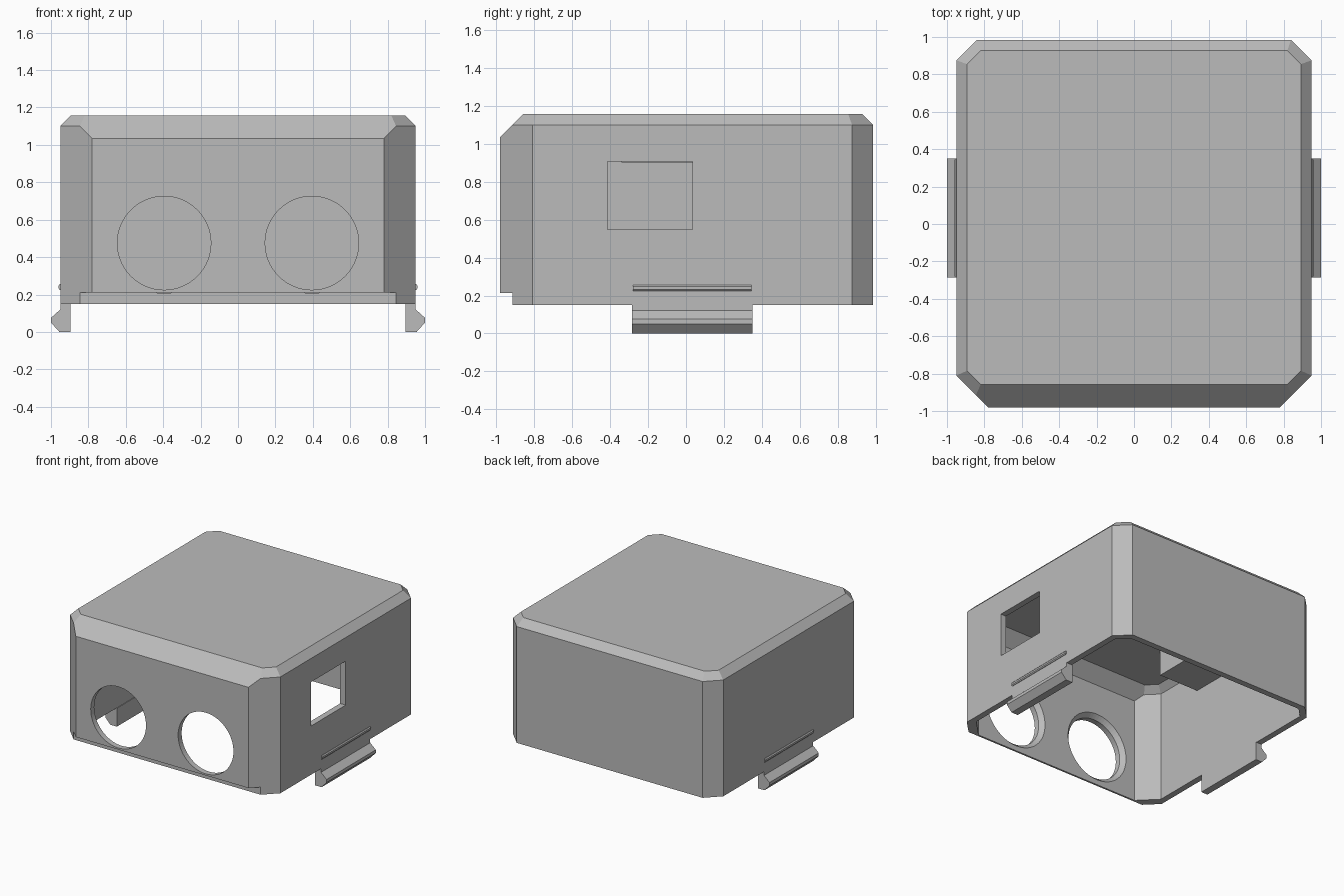
import bpy, bmesh, math
from mathutils import Matrix

if "Cube" in bpy.data.objects:
    bpy.data.objects.remove(bpy.data.objects["Cube"])

grey = bpy.data.materials.new("plain grey")
grey.use_nodes = True
grey.diffuse_color = (0.5, 0.5, 0.5, 1)
grey.node_tree.nodes["Principled BSDF"].inputs["Base Color"].default_value = (0.5, 0.5, 0.5, 1)


def finish(bm, name):
    bmesh.ops.recalc_face_normals(bm, faces=bm.faces)
    mesh = bpy.data.meshes.new(name)
    bm.to_mesh(mesh)
    bm.free()
    mesh.materials.append(grey)
    ob = bpy.data.objects.new(name, mesh)
    bpy.context.collection.objects.link(ob)
    return ob


def chamfered_box(name, x, front, back, bottom, top, cut_front, cut_back, bevel, bevel_front):
    """Box with cut upright corners and a bevelled lid, as a convex hull."""
    bm = bmesh.new()
    d = bevel_front - bevel
    k = 0.073
    for s in (-1, 1):
        for p in (
            (x - cut_front, front, bottom), (x, front + cut_front, bottom),
            (x, back - cut_back, bottom), (x - cut_back, back, bottom),
            (x - cut_front, front, top - bevel_front),
            (x - cut_front + d, front + d, top - bevel),
            (x, front + cut_front, top - bevel),
            (x, back - cut_back, top - bevel), (x - cut_back, back, top - bevel),
            (x - bevel - k, front + bevel_front, top),
            (x - bevel, front + bevel_front + k, top),
            (x - bevel, back - bevel - k, top), (x - bevel - k, back - bevel, top),
        ):
            bm.verts.new((s * p[0], p[1], p[2]))
    bmesh.ops.convex_hull(bm, input=bm.verts)
    bmesh.ops.dissolve_limit(bm, angle_limit=math.radians(2), verts=bm.verts, edges=bm.edges)
    return finish(bm, name)


def box(name, x0, x1, y0, y1, z0, z1):
    bm = bmesh.new()
    bmesh.ops.create_cube(bm, size=1, matrix=Matrix.Translation(
        ((x0 + x1) / 2, (y0 + y1) / 2, (z0 + z1) / 2)) @ Matrix.Diagonal((x1 - x0, y1 - y0, z1 - z0, 1)))
    return finish(bm, name)


def prism(name, profile, y0, y1):
    """Extrude an x-z profile along y."""
    bm = bmesh.new()
    face = bm.faces.new([bm.verts.new((x, y0, z)) for x, z in profile])
    out = bmesh.ops.extrude_face_region(bm, geom=[face])
    bmesh.ops.translate(bm, vec=(0, y1 - y0, 0),
                        verts=[v for v in out["geom"] if isinstance(v, bmesh.types.BMVert)])
    return finish(bm, name)


def cone_y(name, x, z, y0, y1, r0, r1):
    """Round cutter running along y, radius r0 at y0 and r1 at y1."""
    bm = bmesh.new()
    bmesh.ops.create_cone(bm, cap_ends=True, segments=64, radius1=r1, radius2=r0, depth=y1 - y0,
                          matrix=Matrix.Translation((x, (y0 + y1) / 2, z)) @ Matrix.Rotation(math.pi / 2, 4, "X"))
    return finish(bm, name)


def carve(target, cutter):
    mod = target.modifiers.new("cut", "BOOLEAN")
    mod.operation = "DIFFERENCE"
    mod.solver = "EXACT"
    mod.object = cutter
    cutter.hide_render = True
    bpy.context.view_layer.objects.active = target
    bpy.ops.object.modifier_apply(modifier=mod.name)
    bpy.data.objects.remove(cutter)


# Hollow shell, open underneath
shell = chamfered_box("shell", 0.95, -0.98, 0.985, 0.15, 1.157, 0.17, 0.11, 0.057, 0.122)
carve(shell, chamfered_box("cavity", 0.90, -0.90, 0.935, -0.1, 1.107, 0.14, 0.08, 0.05, 0.1))

# Round front openings, flared on the inside
for s in (-1, 1):
    carve(shell, cone_y("round_cutter", s * 0.395, 0.475, -1.1, -0.8, 0.25, 0.25))
    carve(shell, cone_y("flare_cutter", s * 0.395, 0.475, -0.94, -0.86, 0.245, 0.32))

# Side window and front lower rebate
carve(shell, box("window_cutter", 0.8, 1.1, -0.415, 0.033, 0.548, 0.907))
carve(shell, box("rebate_cutter", -1.1, 1.1, -1.1, -0.915, 0.0, 0.212))

# Inner block under the lid
box("inner_block", -0.91, -0.54, -0.34, 0.1, 0.90, 1.108)

# Snap clips and grip ridges on both sides
clip = [(0.895, 0.15), (0.95, 0.15), (0.95, 0.12), (1.0, 0.075), (1.0, 0.05), (0.955, 0), (0.895, 0)]
ridge = [(0.945, 0.255), (0.953, 0.255), (0.96, 0.247), (0.96, 0.233), (0.953, 0.225), (0.945, 0.225)]
for s, side in ((1, "left"), (-1, "right")):
    prism(side + "_clip", [(s * x, z) for x, z in clip], -0.285, 0.35)
    prism(side + "_ridge", [(s * x, z) for x, z in ridge], -0.28, 0.345)
